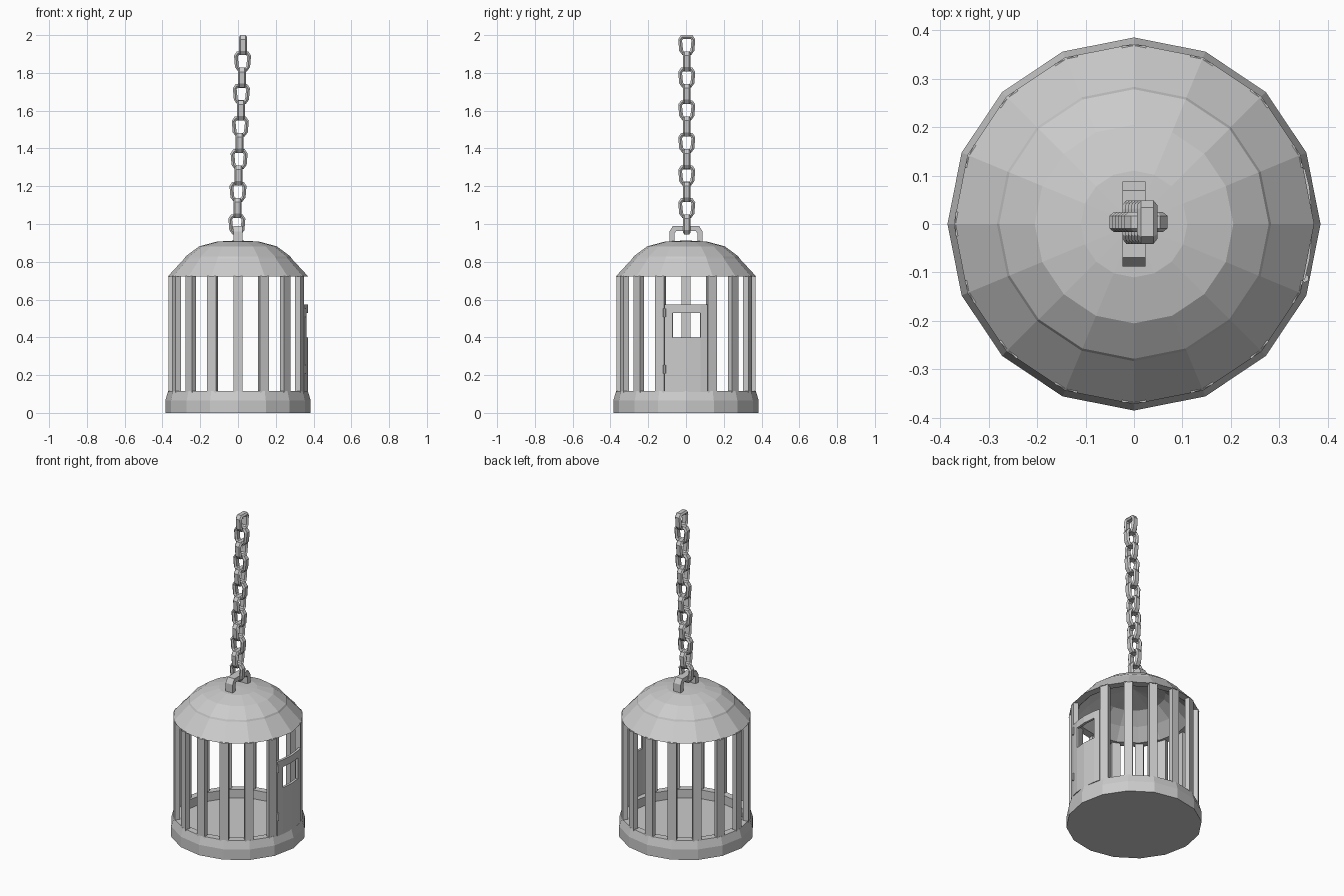
import bpy, bmesh
from math import sin, cos, pi, radians
from mathutils import Matrix, Vector

if "Cube" in bpy.data.objects:
    bpy.data.objects.remove(bpy.data.objects["Cube"])

SIDES = 16

def finish(bm, name):
    bmesh.ops.remove_doubles(bm, verts=bm.verts, dist=1e-5)
    bmesh.ops.recalc_face_normals(bm, faces=bm.faces)
    me = bpy.data.meshes.new(name)
    bm.to_mesh(me)
    bm.free()
    ob = bpy.data.objects.new(name, me)
    bpy.context.collection.objects.link(ob)
    return ob

def lathe(name, profile):
    """Spin (r, z) points into a 16-sided solid; r = 0 ends close on the axis."""
    bm = bmesh.new()
    rings = []
    for r, z in profile:
        if r == 0:
            rings.append([bm.verts.new((0, 0, z))] * SIDES)
        else:
            rings.append([bm.verts.new((r * cos(2 * pi * i / SIDES), r * sin(2 * pi * i / SIDES), z))
                          for i in range(SIDES)])
    for a, b in zip(rings, rings[1:]):
        for i in range(SIDES):
            j = (i + 1) % SIDES
            bm.faces.new(list(dict.fromkeys((a[i], a[j], b[j], b[i]))))
    return finish(bm, name)

def add_box(bm, lo, hi, rot=Matrix()):
    lo, hi = Vector(lo), Vector(hi)
    mat = rot @ Matrix.Translation((lo + hi) / 2) @ Matrix.Diagonal((*(hi - lo), 1))
    bmesh.ops.create_cube(bm, size=1, matrix=mat)

def sweep(name, path, section, matrix, closed):
    """Each path item is (u, v, du, dv): a point and its outward direction; section is (out, side)."""
    bm = bmesh.new()
    rings = [[bm.verts.new(matrix @ Vector((u + du * o, s, v + dv * o))) for o, s in section]
             for u, v, du, dv in path]
    n = len(section)
    for a, b in (zip(rings, rings[1:] + rings[:1]) if closed else zip(rings, rings[1:])):
        for i in range(n):
            bm.faces.new((a[i], a[(i + 1) % n], b[(i + 1) % n], b[i]))
    if not closed:
        bm.faces.new(rings[0])
        bm.faces.new(rings[-1])
    return finish(bm, name)

# base tray with raised rim
lathe("base_tray", [(0, 0), (.385, 0), (.385, .065), (.37, .115), (.328, .115), (.328, .06), (0, .06)])

# hollow domed roof
lathe("dome_roof", [(0, .913), (.11, .907), (.205, .882), (.278, .828), (.283, .818), (.372, .722),
                    (.325, .722), (.26, .79), (.18, .85), (0, .885)])

# bars, leaving the doorway on +x open
bm = bmesh.new()
for i in range(1, SIDES):
    add_box(bm, (.338, -.025, .1), (.368, .025, .726), Matrix.Rotation(2 * pi * i / SIDES, 4, 'Z'))
finish(bm, "cage_bars")

# door: gently bowed panel with a window opening
bm = bmesh.new()
ys = [-.113, -.07, 0, .075, .113]
zs = [.11, .40, .53, .575]
def door_x(y):
    return .362 - 1.3 * y * y
grid = [[bm.verts.new((door_x(y), y, z)) for z in zs] for y in ys]
for i in range(4):
    for k in range(3):
        if k == 1 and i in (1, 2):
            continue
        bm.faces.new((grid[i][k], grid[i + 1][k], grid[i + 1][k + 1], grid[i][k + 1]))
door = finish(bm, "door")
mod = door.modifiers.new("thickness", 'SOLIDIFY')
mod.thickness = .015
mod.offset = 0

# door hinges
bm = bmesh.new()
for z in (.23, .53):
    bmesh.ops.create_cone(bm, cap_ends=True, segments=6, radius1=.009, radius2=.009, depth=.045,
                          matrix=Matrix.Translation((.352, -.112, z)))
finish(bm, "door_hinges")

# hanging staple on the roof
hoop = [(-.073, .895, -1, 0), (-.073, .955, -1, .3), (-.06, .975, -.6, 1),
        (.06, .975, .6, 1), (.073, .955, 1, .3), (.073, .895, 1, 0)]
sec = [(-.013, -.024), (.015, -.024), (.015, .024), (-.013, .024)]
sweep("hanging_staple", hoop, sec, Matrix.Rotation(radians(90), 4, 'Z'), False)

# chain: tapered links alternating by a quarter turn, leaning slightly to +x
right = [(.025, .043, .5, 1), (.035, .028, 1, .3), (.030, -.028, 1, -.2), (.018, -.043, .5, -1)]
link = right + [(-u, v, -du, dv) for u, v, du, dv in reversed(right)]
sec = [(-.010, -.013), (.0, -.021), (.010, -.013), (.010, .013), (0, .021), (-.010, .013)]
for i in range(12):
    t = i / 11
    z = 1.947 - .949 * t
    mat = Matrix.Translation((.027 - .033 * t, .004, z))
    if i % 2 == 0:
        mat = mat @ Matrix.Rotation(radians(90), 4, 'Z')
    sweep("chain_link_%02d" % (i + 1), link, sec, mat, True)
